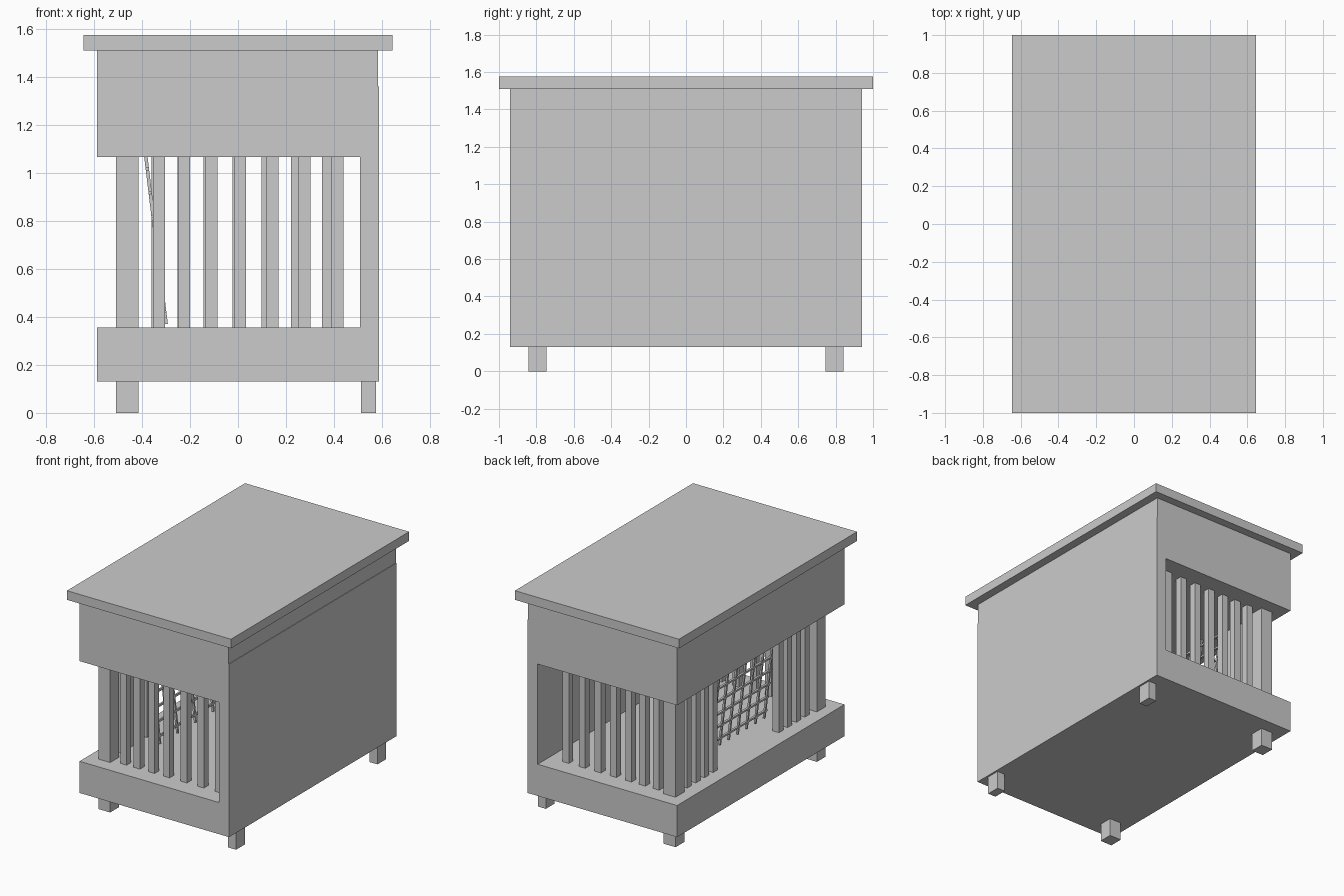
import bpy
import math

if "Cube" in bpy.data.objects:
    bpy.data.objects.remove(bpy.data.objects["Cube"])


def box(name, x0, x1, y0, y1, z0, z1):
    """Axis-aligned box given by its limits."""
    bpy.ops.mesh.primitive_cube_add(size=1, location=((x0 + x1) / 2, (y0 + y1) / 2, (z0 + z1) / 2))
    ob = bpy.context.object
    ob.name = name
    ob.scale = (x1 - x0, y1 - y0, z1 - z0)
    bpy.ops.object.transform_apply(location=False, rotation=False, scale=True)
    return ob


BASE, FLOOR, CEIL, TOP = 0.13, 0.355, 1.067, 1.51

# main body
box("top_slab", -0.645, 0.645, -1, 1, TOP, 1.575)
box("upper_case", -0.588, 0.584, -0.94, 0.94, CEIL, TOP)
box("base", -0.588, 0.51, -0.94, 0.94, BASE, FLOOR)
box("right_wall", 0.508, 0.588, -0.94, 0.94, BASE, 1.36)

# feet and corner posts
for end, s in (("front", -1), ("back", 1)):
    y0, y1 = sorted((s * 0.745, s * 0.843))
    box(end + "_left_foot", -0.508, -0.415, y0, y1, 0, BASE)
    box(end + "_right_foot", 0.512, 0.575, y0, y1, 0, BASE)
    box(end + "_left_post", -0.508, -0.415, y0, y1, FLOOR, CEIL)

# bars across both ends
BAR = 0.05
end_bars = {
    "front_bar": (-0.79, (-0.355, -0.25, -0.135, -0.017, 0.119, 0.252, 0.389)),
    "back_bar": (0.79, (-0.36, -0.252, -0.143, -0.023, 0.098, 0.222, 0.351)),
}
for name, (y, lefts) in end_bars.items():
    for x in lefts:
        box(name, x, x + BAR, y - BAR / 2, y + BAR / 2, FLOOR, CEIL)

# bars along the left side, leaving a middle window
for s in (-1, 1):
    for i in range(4):
        y = s * (0.37 + 0.097 * i)
        box("side_bar", -0.49, -0.44, y - BAR / 2, y + BAR / 2, FLOOR, CEIL)

# leaning wire lattice behind the window
parts = []
W, H, R = 0.47, 0.352, 0.007
for i in range(10):
    y = -0.45 + 0.1 * i
    parts.append(box("lattice_upright", -R, R, y - R, y + R, -H, H))
for i in range(7):
    z = -0.3 + 0.1 * i
    parts.append(box("lattice_crosswire", -R, R, -W, W, z - R, z + R))
bpy.ops.object.select_all(action='DESELECT')
for p in parts:
    p.select_set(True)
bpy.context.view_layer.objects.active = parts[0]
bpy.ops.object.transform_apply(location=True, rotation=True, scale=True)
bpy.ops.object.join()
lattice = bpy.context.object
lattice.name = "wire_lattice"
lattice.location = (-0.342, 0, 0.72)
lattice.rotation_euler = (0, -math.atan2(0.085, 0.7), 0)
